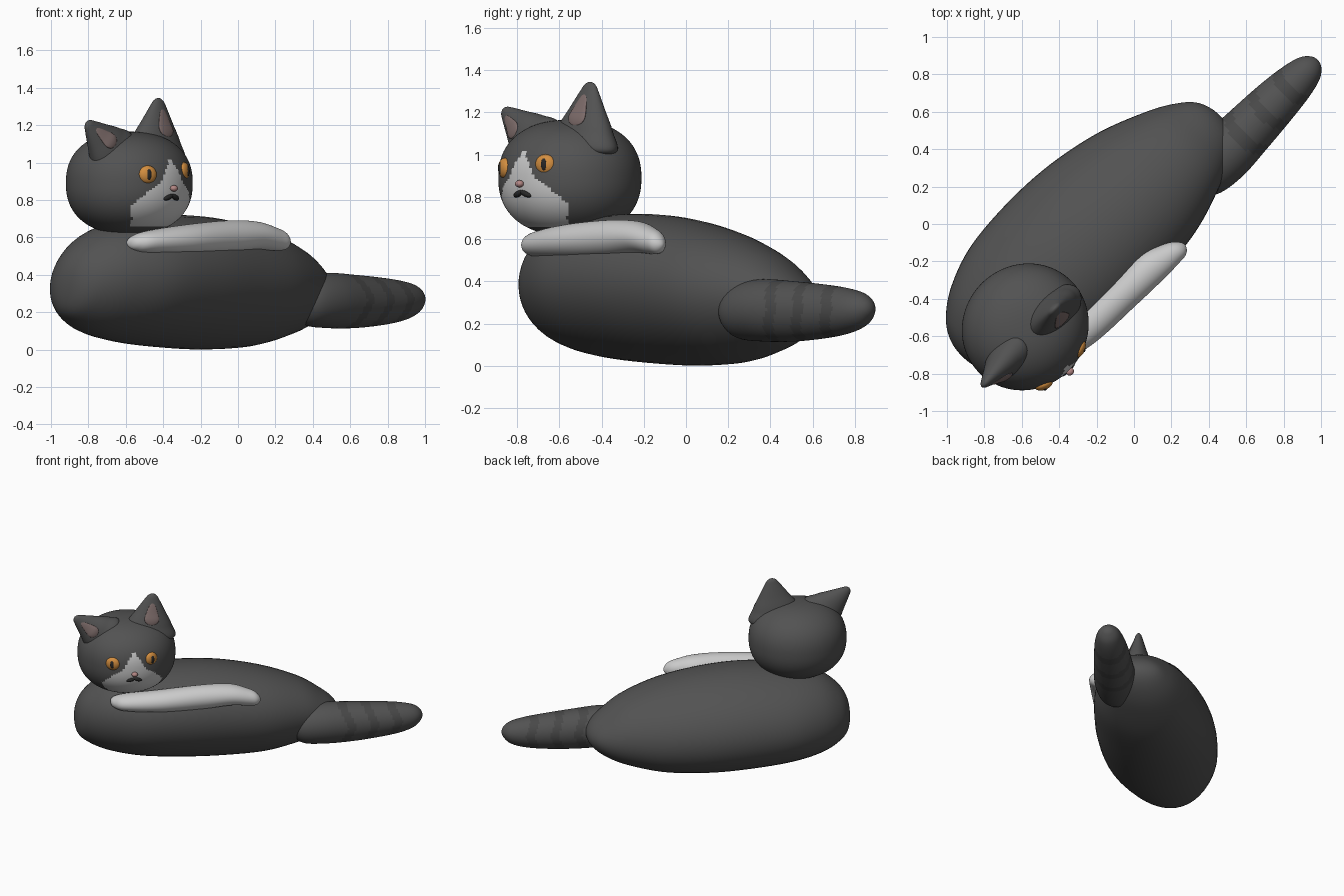
import bpy, bmesh, math
from mathutils import Vector, Matrix

if "Cube" in bpy.data.objects:
    bpy.data.objects.remove(bpy.data.objects["Cube"])

# Working frame: u = along the body (head to tail), v = the way the face looks, z = up
def to_world(p):
    return Vector(((p[0] + p[1]) / math.sqrt(2), (p[0] - p[1]) / math.sqrt(2), p[2]))

def material(name, r, g, b):
    m = bpy.data.materials.new(name)
    m.diffuse_color = (r, g, b, 1)
    m.use_nodes = True
    m.node_tree.nodes["Principled BSDF"].inputs["Base Color"].default_value = m.diffuse_color
    return m

FUR = material("dark_fur", 0.085, 0.085, 0.085)
STRIPE = material("stripe_fur", 0.066, 0.066, 0.066)
WHITE = material("light_fur", 0.55, 0.55, 0.55)
PINK = material("pink", 0.45, 0.24, 0.23)
INNER = material("inner_ear", 0.2, 0.145, 0.14)
AMBER = material("amber", 0.65, 0.27, 0.05)
BLACK = material("black", 0.02, 0.02, 0.02)

def finish(name, bm, mats, second=None):
    """Write the mesh; second(u, v, z) picks the faces that get the second material."""
    bmesh.ops.remove_doubles(bm, verts=bm.verts, dist=1e-5)
    if second:
        for f in bm.faces:
            f.material_index = int(second(*f.calc_center_median()))
    for v in bm.verts:
        v.co = to_world(v.co)
    bmesh.ops.recalc_face_normals(bm, faces=bm.faces)
    for f in bm.faces:
        f.smooth = True
    me = bpy.data.meshes.new(name)
    bm.to_mesh(me)
    bm.free()
    for m in mats:
        me.materials.append(m)
    ob = bpy.data.objects.new(name, me)
    bpy.context.collection.objects.link(ob)
    return ob

def loft(name, keys, A, B, mats, second=None, sides=48, steps=8):
    """Smooth tube through keys (u, v, z, half size along A, half size along B)."""
    mirror = lambda k: (*k[:3], -k[3], -k[4])
    k = [mirror(keys[1])] + list(keys) + [mirror(keys[-2])]
    rows = []
    for i in range(1, len(k) - 2):
        for s in range(steps):
            t = s / steps
            rows.append([0.5 * (2 * b + (c - a) * t + (2 * a - 5 * b + 4 * c - d) * t * t
                                + (3 * b - a - 3 * c + d) * t ** 3)
                         for a, b, c, d in zip(*k[i - 1:i + 3])])
    rows.append(keys[-1])
    bm = bmesh.new()
    rings = []
    for r in rows:
        ring = []
        for j in range(sides):
            w = 2 * math.pi * j / sides
            ring.append(bm.verts.new(Vector(r[:3]) + A * r[3] * math.cos(w) + B * r[4] * math.sin(w)))
        rings.append(ring)
    for r0, r1 in zip(rings, rings[1:]):
        for j in range(sides):
            n = (j + 1) % sides
            bm.faces.new((r0[j], r0[n], r1[n], r1[j]))
    return finish(name, bm, mats, second)

def ellipsoid(name, center, radii, mats, yaw=0, roll=0, power=2, second=None, seg=32):
    bm = bmesh.new()
    bmesh.ops.create_uvsphere(bm, u_segments=seg, v_segments=seg * 2 // 3, radius=1)
    rot = Matrix.Rotation(yaw, 3, 'Z') @ Matrix.Rotation(roll, 3, 'Y')
    for v in bm.verts:
        p = v.co
        s = (math.hypot(p.x, p.y) ** power + abs(p.z) ** power) ** (-1 / power)
        v.co = Vector(center) + rot @ Vector([c * s * r for c, r in zip(p, radii)])
    return finish(name, bm, mats, second)

V, Z = Vector((0, 1, 0)), Vector((0, 0, 1))

def profile(rows):
    """(u, v, half width, z bottom, z top) to loft keys."""
    return [(u, v, (b + t) / 2, w, (t - b) / 2) for u, v, w, b, t in rows]

# Body, leaning slightly so the belly sits behind the back ridge
loft("body", profile([
    (-1.15, -.15, 0, .34, .34), (-1.13, -.15, .11, .22, .46), (-1.06, -.15, .21, .15, .56),
    (-.92, -.145, .31, .085, .65), (-.7, -.135, .395, .04, .70), (-.4, -.13, .425, .012, .72),
    (-.1, -.125, .415, .001, .70), (.2, -.11, .37, .015, .64), (.45, -.1, .285, .07, .55),
    (.6, -.095, .21, .13, .455), (.7, -.09, .125, .205, .37), (.735, -.09, 0, .285, .285)]),
    V, Z + V * .15, [FUR])

# Tail with three chevron stripes
def on_stripe(u, v, z):
    bend = u + 0.45 * abs(z - 0.27) - 0.03
    return any(abs(bend - c) < 0.03 for c in (.76, .93, 1.10))

loft("tail", profile([
    (.36, .08, 0, .26, .26), (.38, .08, .08, .19, .33), (.45, .08, .13, .13, .39),
    (.6, .08, .15, .115, .41), (.8, .077, .14, .115, .40), (1.0, .074, .125, .13, .385),
    (1.15, .074, .106, .152, .368), (1.25, .074, .08, .185, .345), (1.3, .074, .042, .23, .31),
    (1.315, .074, 0, .27, .27)]), V, Z, [FUR, STRIPE], on_stripe, sides=64, steps=12)

# Front leg lying along the side
loft("front_leg", profile([
    (-.94, .12, 0, .57, .57), (-.92, .13, .05, .535, .605), (-.84, .16, .08, .517, .635),
    (-.6, .21, .09, .513, .668), (-.3, .225, .09, .52, .69), (-.1, .23, .09, .535, .685),
    (.02, .25, .068, .53, .655), (.085, .265, .045, .535, .625), (.115, .27, 0, .575, .575)]),
    V, Z, [WHITE])

# Head with a light blaze widening to the cheeks
HU, HV, HZ = -.80, -.022, .89

def on_blaze(u, v, z):
    pts = [(.66, .15), (.76, .22), (.82, .18), (.9, .08), (1.03, 0)]
    for (z0, w0), (z1, w1) in zip(pts, pts[1:]):
        if z0 <= z < z1:
            return v > HV and abs(u - HU) < w0 + (w1 - w0) * (z - z0) / (z1 - z0)
    return False

ellipsoid("head", (HU, HV, HZ), (.348, .33, .275), [FUR, WHITE], power=2.3,
          second=on_blaze, seg=128)

# Ears and their pink linings
for side, base, tip, w in (("left", (-.955, .02, 1.03), (-1.185, .04, 1.215), .155),
                           ("right", (-.655, .03, 1.03), (-.618, .02, 1.345), .19)):
    base, tip = Vector(base), Vector(tip)
    d = (tip - base).normalized()
    A = Vector((d.z, 0, -d.x)).normalized()
    keys = [(*base.lerp(tip, f), w * s, .105 * s) for f, s in
            ((-.1, 0), (0, 1), (.3, .84), (.6, .54), (.85, .29), (.96, .16), (1, 0))]
    loft(side + "_ear", keys, A, V, [FUR])
    keys = [(*(base.lerp(tip, f) + V * .1 * s), w * i, .012 * i / .3) for f, s, i in
            ((.34, .81, 0), (.38, .77, .2), (.47, .69, .28), (.6, .54, .22), (.76, .38, .11), (.82, .32, 0))]
    loft(side + "_ear_lining", keys, A, V, [INNER], sides=24)

# Eyes with slit pupils
for side, s in (("left", -1), ("right", 1)):
    yaw = -s * math.radians(24)
    c = Vector((HU - .012 + s * .137, .266, .945 + s * .009))
    n = Vector((s * math.sin(math.radians(24)), math.cos(math.radians(24)), 0))
    ellipsoid(side + "_eye", c, (.05, .028, .048), [AMBER], yaw)
    ellipsoid(side + "_pupil", c + n * .019, (.016, .013, .03), [BLACK], yaw)
    ellipsoid(side + "_mouth_line", (HU + s * .024, .297, .815), (.034, .016, .014), [BLACK],
              yaw / 4, s * math.radians(20))

# Nose
ellipsoid("nose", (HU, .316, .862), (.022, .02, .017), [PINK])
